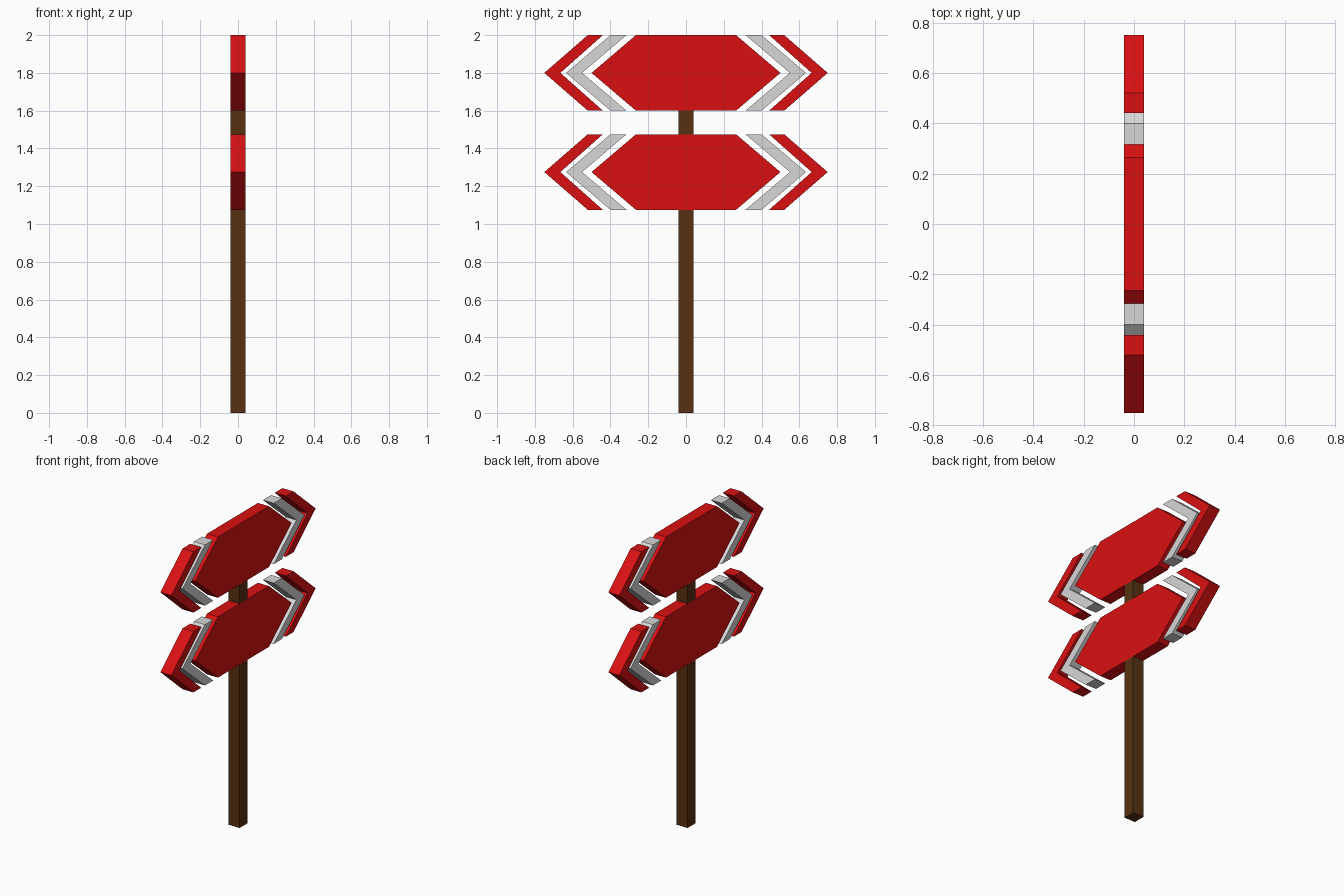
import bpy, bmesh

if "Cube" in bpy.data.objects:
    bpy.data.objects.remove(bpy.data.objects["Cube"])

T = 0.04  # half thickness of boards and post


def material(name, rgb):
    m = bpy.data.materials.new(name)
    m.diffuse_color = (*rgb, 1)
    m.use_nodes = True
    m.node_tree.nodes["Principled BSDF"].inputs["Base Color"].default_value = m.diffuse_color
    return m


RED = material("sign red", (0.70, 0.005, 0.006))
GREY = material("light grey", (0.68, 0.68, 0.68))
BROWN = material("post brown", (0.095, 0.031, 0.006))


def plate(name, outline, mat):
    """Extrude a (y, z) outline along x."""
    bm = bmesh.new()
    face = bm.faces.new([bm.verts.new((-T, y, z)) for y, z in outline])
    ext = bmesh.ops.extrude_face_region(bm, geom=[face])
    verts = [g for g in ext["geom"] if isinstance(g, bmesh.types.BMVert)]
    bmesh.ops.translate(bm, verts=verts, vec=(2 * T, 0, 0))
    bmesh.ops.recalc_face_normals(bm, faces=bm.faces)
    me = bpy.data.meshes.new(name)
    bm.to_mesh(me)
    bm.free()
    me.materials.append(mat)
    ob = bpy.data.objects.new(name, me)
    bpy.context.collection.objects.link(ob)


def chevron(name, side, zc, tip, inner_tip, top_out, top_in, mat):
    half = [(top_in, 0.2), (top_out, 0.2), (tip, 0),
            (top_out, -0.2), (top_in, -0.2), (inner_tip, 0)]
    plate(name, [(side * y, zc + z) for y, z in half], mat)


# Two identical double-ended sign boards
for level, zc in (("upper", 1.8), ("lower", 1.275)):
    hexagon = [(-0.5, 0), (-0.265, 0.2), (0.265, 0.2),
               (0.5, 0), (0.265, -0.2), (-0.265, -0.2)]
    plate(f"{level}_board", [(y, zc + z) for y, z in hexagon], RED)
    for label, s in (("left", -1), ("right", 1)):
        chevron(f"{level}_{label}_grey_chevron", s, zc, 0.635, 0.55, 0.40, 0.315, GREY)
        chevron(f"{level}_{label}_red_tip", s, zc, 0.75, 0.665, 0.52, 0.44, RED)

# Post sections below and between the boards
for name, z0, z1 in (("lower_post", 0, 1.075), ("upper_post", 1.475, 1.6)):
    plate(name, [(-T, z0), (T, z0), (T, z1), (-T, z1)], BROWN)
